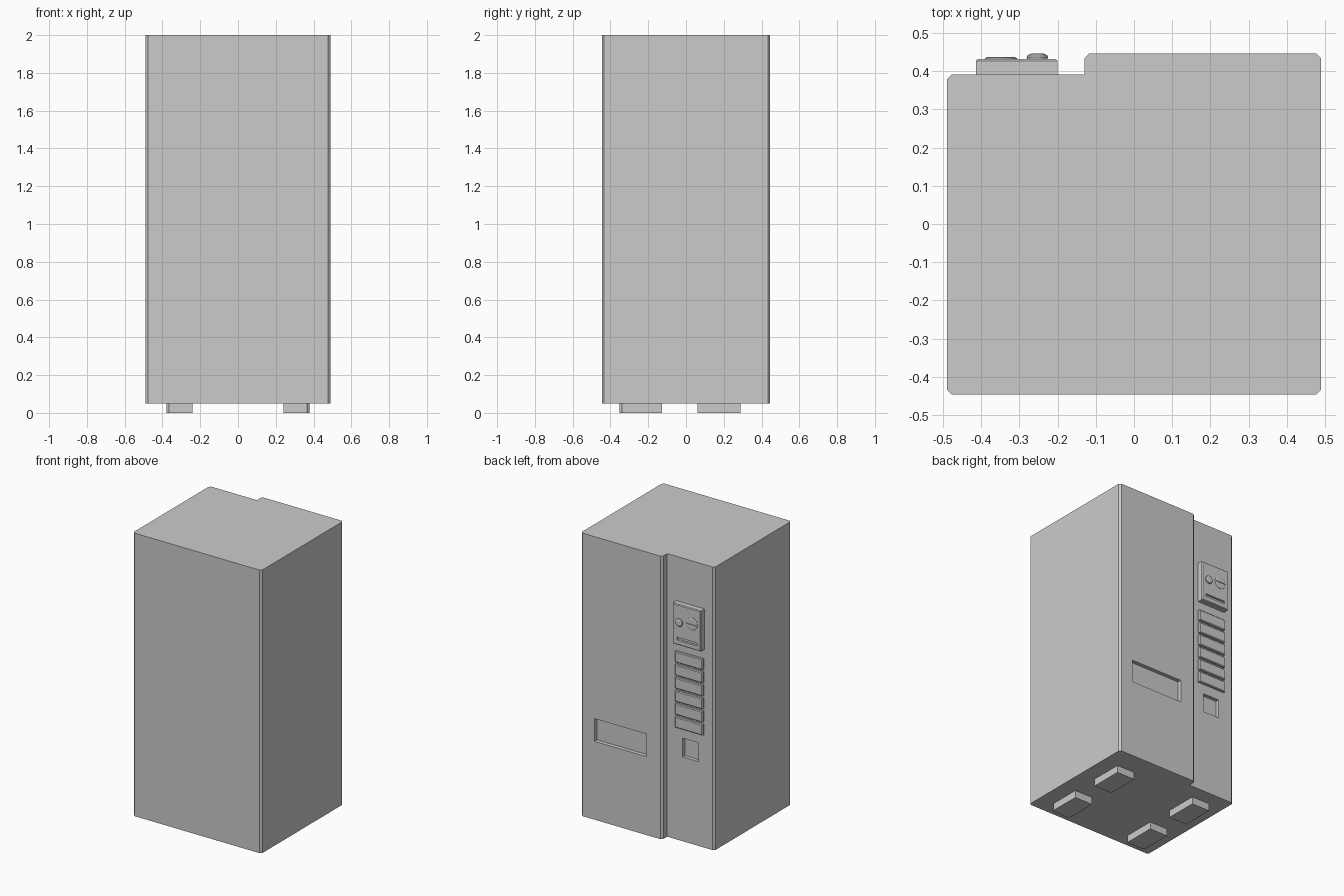
import bpy, bmesh, math

if "Cube" in bpy.data.objects:
    bpy.data.objects.remove(bpy.data.objects["Cube"])


def make_object(name, bm):
    bmesh.ops.recalc_face_normals(bm, faces=bm.faces)
    mesh = bpy.data.meshes.new(name)
    bm.to_mesh(mesh)
    bm.free()
    ob = bpy.data.objects.new(name, mesh)
    bpy.context.collection.objects.link(ob)
    return ob


def prism(name, outline, z0, z1):
    bm = bmesh.new()
    face = bm.faces.new([bm.verts.new((x, y, z0)) for x, y in outline])
    top = bmesh.ops.extrude_face_region(bm, geom=[face])["geom"]
    for v in top:
        if isinstance(v, bmesh.types.BMVert):
            v.co.z = z1
    return make_object(name, bm)


def box(name, x, y, z, bevel=0.0):
    bm = bmesh.new()
    bmesh.ops.create_cube(bm, size=1)
    for v in bm.verts:
        v.co = [lo + (c + 0.5) * (hi - lo) for c, (lo, hi) in zip(v.co, (x, y, z))]
    if bevel:
        # chamfer only the edges around the exposed +y face
        edges = [e for e in bm.edges if all(abs(v.co.y - y[1]) < 1e-5 for v in e.verts)]
        bmesh.ops.bevel(bm, geom=edges, offset=bevel, segments=1, affect='EDGES')
    return make_object(name, bm)


def disc(name, x, z, profile, sides=24):
    # turned part facing +y; profile is a list of (radius, y)
    bm = bmesh.new()
    rings = []
    for r, y in profile:
        rings.append([bm.verts.new((x + r * math.cos(a), y, z + r * math.sin(a)))
                      for a in (2 * math.pi * i / sides for i in range(sides))])
    for a, b in zip(rings, rings[1:]):
        for i in range(sides):
            j = (i + 1) % sides
            bm.faces.new((a[i], a[j], b[j], b[i]))
    bm.faces.new(rings[0])
    bm.faces.new(rings[-1])
    return make_object(name, bm)


def cut(target, cutter):
    cutter.hide_render = True
    cutter.hide_set(True)
    mod = target.modifiers.new("recess", 'BOOLEAN')
    mod.operation = 'DIFFERENCE'
    mod.solver = 'EXACT'
    mod.object = cutter


# Cabinet: stepped plan with chamfered corners
X, Y, STEP_X, STEP_Y, C = 0.49, 0.446, -0.13, 0.391, 0.013
cabinet = prism("cabinet", [
    (-X + C, -Y), (X - C, -Y), (X, -Y + C), (X, Y - C), (X - C, Y),
    (STEP_X + C, Y), (STEP_X, Y - C), (STEP_X, STEP_Y),
    (-X + C, STEP_Y), (-X, STEP_Y - C), (-X, -Y + C)], 0.05, 2.0)

# Delivery opening and change return opening
cut(cabinet, box("delivery_cutter", (-0.012, 0.385), (Y - 0.027, Y + 0.05), (0.59, 0.746)))
cut(cabinet, box("return_cutter", (-0.37, -0.247), (STEP_Y - 0.025, STEP_Y + 0.05), (0.63, 0.76)))

# Payment panel with note slot
panel = box("payment_panel", (-0.414, -0.2), (STEP_Y - 0.004, 0.432), (1.415, 1.695), 0.005)
cut(panel, box("note_slot_cutter", (-0.385, -0.232), (0.417, 0.46), (1.448, 1.468)))

# Round push knob
disc("push_knob", -0.253, 1.575,
     [(0.026, 0.429), (0.028, 0.437), (0.025, 0.442), (0.016, 0.446)])

# Coin plate with a horizontal slot
plate = disc("coin_plate", -0.348, 1.588, [(0.043, 0.429), (0.042, 0.434), (0.036, 0.437)])
cut(plate, box("coin_slot_cutter", (-0.385, -0.311), (0.4325, 0.46), (1.585, 1.591)))

# Column of six selection buttons
for i in range(6):
    top = 1.352 - 0.09 * i
    box(f"selection_button_{i + 1}", (-0.41, -0.2), (STEP_Y - 0.004, 0.408),
        (top - 0.075, top), 0.005)

# Four feet with chamfered outer corners
for side, s in (("left", -1), ("right", 1)):
    for place, y0, y1, front in (("front", -0.352, -0.126, True), ("back", 0.062, 0.288, False)):
        xi, xo, k = 0.24, 0.378, 0.012
        if front:
            pts = [(xi, y0), (xo - k, y0), (xo, y0 + k), (xo, y1), (xi, y1)]
        else:
            pts = [(xi, y0), (xo, y0), (xo, y1), (xi, y1)]
        prism(f"{place}_{side}_foot", [(s * x, y) for x, y in pts], 0.0, 0.052)
